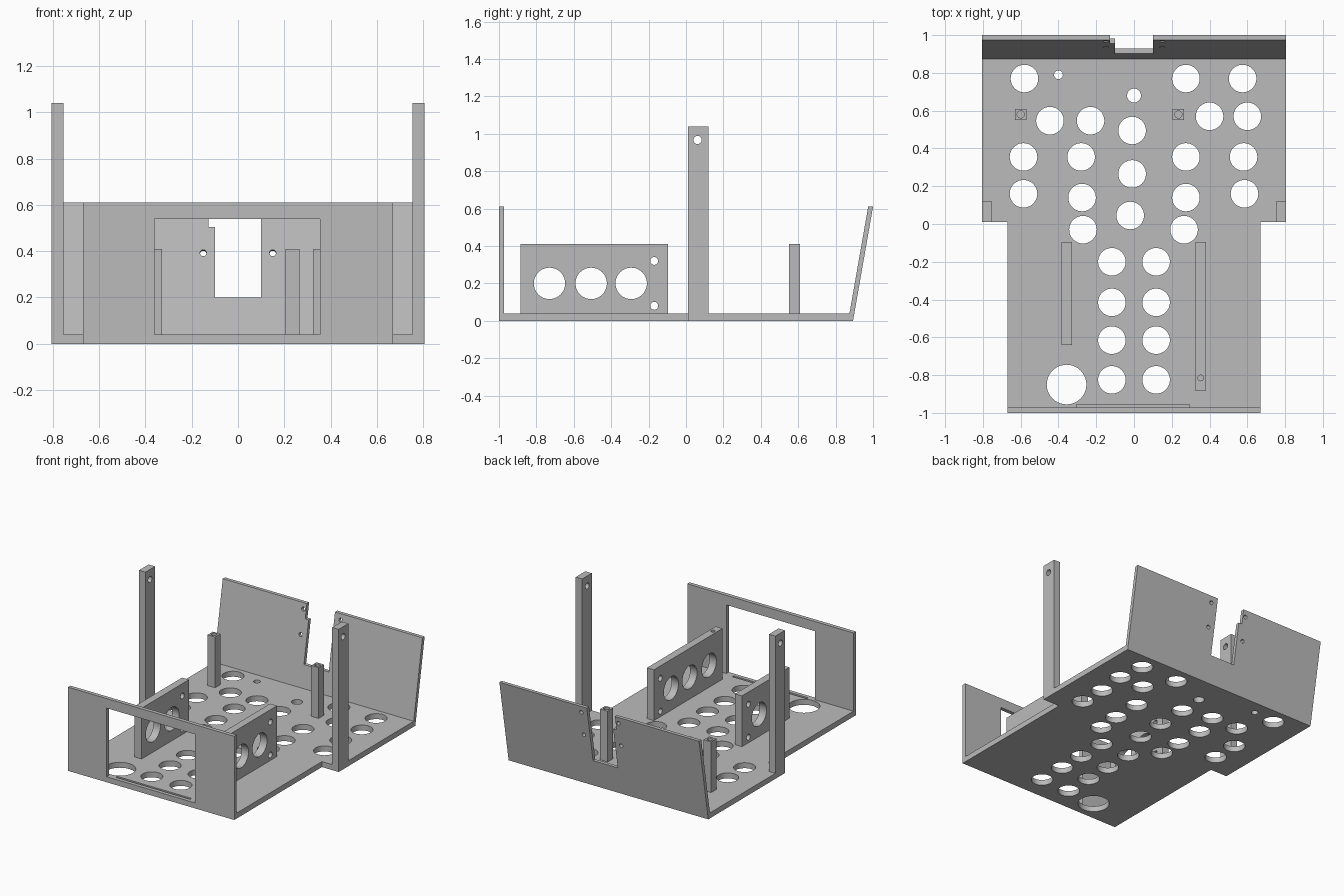
import bpy, bmesh, math
from mathutils import Matrix, Vector

default = bpy.data.objects.get("Cube")
if default:
    bpy.data.objects.remove(default, do_unlink=True)

grey = bpy.data.materials.new("plain grey")
grey.use_nodes = True
grey.diffuse_color = (0.5, 0.5, 0.5, 1)
grey.node_tree.nodes["Principled BSDF"].inputs["Base Color"].default_value = (0.5, 0.5, 0.5, 1)

THICK = 0.04      # floor thickness
WALL = 0.61       # wall height
LOW = 0.41        # height of brackets and small posts
LEAN = 0.1755     # backward lean of the rear wall


def finish(name, bm):
    bmesh.ops.recalc_face_normals(bm, faces=bm.faces)
    mesh = bpy.data.meshes.new(name)
    bm.to_mesh(mesh)
    bm.free()
    mesh.materials.append(grey)
    obj = bpy.data.objects.new(name, mesh)
    bpy.context.collection.objects.link(obj)
    return obj


def add_box(bm, x, y, z):
    size = [b - a for a, b in (x, y, z)]
    mid = Vector([(a + b) / 2 for a, b in (x, y, z)])
    bmesh.ops.create_cube(bm, size=1, matrix=Matrix.Translation(mid) @ Matrix.Diagonal((*size, 1)))


def box(name, x, y, z):
    bm = bmesh.new()
    add_box(bm, x, y, z)
    return finish(name, bm)


def extrude(name, points, move):
    bm = bmesh.new()
    face = bm.faces.new([bm.verts.new(p) for p in points])
    top = bmesh.ops.extrude_face_region(bm, geom=[face])["geom"]
    bmesh.ops.translate(bm, verts=[v for v in top if isinstance(v, bmesh.types.BMVert)], vec=move)
    return finish(name, bm)


def cut(obj, holes=(), boxes=(), axis=(0, 0, 1), length=0.2):
    """Subtract round holes (centre, radius) and boxes from a part."""
    bm = bmesh.new()
    turn = Vector(axis).to_track_quat("Z", "Y").to_matrix().to_4x4()
    for centre, r in holes:
        bmesh.ops.create_cone(bm, cap_ends=True, segments=40, radius1=r, radius2=r,
                              depth=length, matrix=Matrix.Translation(centre) @ turn)
    for b in boxes:
        add_box(bm, *b)
    cutter = finish("cutter", bm)
    cutter.hide_render = True
    mod = obj.modifiers.new("cut", "BOOLEAN")
    mod.operation, mod.solver, mod.object = "DIFFERENCE", "EXACT", cutter
    bpy.ops.object.select_all(action="DESELECT")
    bpy.context.view_layer.objects.active = obj
    obj.select_set(True)
    bpy.ops.object.modifier_apply(modifier=mod.name)
    bpy.data.objects.remove(cutter, do_unlink=True)
    bpy.ops.object.shade_smooth_by_angle(angle=math.radians(30))


# Floor: narrow at the front, wide at the back
half = [(0.67, -0.972), (0.67, 0.01), (0.805, 0.01), (0.805, 0.86)]
outline = half + [(-x, y) for x, y in reversed(half)]
floor = extrude("floor", [(x, y, 0) for x, y in outline], (0, 0, THICK))

# Lightening holes, grouped by row
rows = [
    (0.77, (-0.58, 0.275, 0.575)), (0.57, (0.4, 0.6)), (0.547, (-0.445, -0.23)),
    (0.495, (-0.01,)), (0.355, (-0.585, -0.28, 0.275, 0.58)), (0.265, (-0.01,)),
    (0.16, (-0.585, 0.585)), (0.14, (-0.275, 0.275)), (0.045, (-0.02,)),
    (-0.03, (-0.27, 0.265)),
] + [(y, (-0.117, 0.117)) for y in (-0.2, -0.415, -0.615, -0.825)]
holes = [((x, y, 0), 0.073) for y, xs in rows for x in xs]
holes += [((-0.4, 0.79, 0), 0.023), ((0, 0.68, 0), 0.037), ((-0.357, -0.85, 0), 0.105)]
groove = ((-0.305, 0.295), (-0.98, -0.955), (0.02, 0.1))
cut(floor, holes, [groove])

# Front wall with a window
front = box("front_wall", (-0.67, 0.67), (-1, -0.972), (0, WALL))
cut(front, boxes=[((-0.36, 0.355), (-1.1, -0.9), (THICK, 0.54))])

# Leaning rear wall with a stepped notch and four screw holes
profile = [(0.86, 0), (0.893, 0), (1, WALL), (0.974, WALL), (0.874, THICK), (0.86, THICK)]
rear = extrude("rear_wall", [(-0.805, y, z) for y, z in profile], (1.61, 0, 0))
cut(rear, boxes=[((-0.1, 0.1), (0.8, 1.1), (0.2, 0.7))])
cut(rear, boxes=[((-0.127, 0), (0.8, 1.1), (0.505, 0.7))])
screws = [((x, 0.88 + LEAN * z, z), 0.014) for x in (-0.15, 0.15) for z in (0.39, 0.565)]
cut(rear, screws, axis=(0, 1, -LEAN))

# Tall posts with a cross hole near the top
for side, sign in (("left", 1), ("right", -1)):
    xs = sorted((sign * 0.753, sign * 0.805))
    post = box(side + "_tall_post", xs, (0.01, 0.12), (THICK, 1.04))
    cut(post, [((sign * 0.78, 0.062, 0.967), 0.022)], axis=(1, 0, 0))

# Small posts with a blind hole in the top
for side, x in (("left", 0.235), ("right", -0.6)):
    post = box(side + "_small_post", (x - 0.03, x + 0.03), (0.55, 0.61), (THICK, LOW))
    cut(post, [((x, 0.58, LOW), 0.019)])

# Upright brackets: the left one is longer and has one more hole
for side, x, start, centres in (("left", 0.353, -0.885, (-0.73, -0.507, -0.293)),
                                ("right", -0.357, -0.64, (-0.507, -0.293))):
    bracket = box(side + "_bracket", (x - 0.028, x + 0.028), (start, -0.095), (THICK, LOW))
    big = [((x, y, 0.2), 0.084) for y in centres]
    small = [((x, -0.17, z), 0.021) for z in (0.08, 0.32)]
    cut(bracket, big + small, axis=(1, 0, 0))
    if side == "left":
        cut(bracket, [((x, -0.815, LOW), 0.015)])
